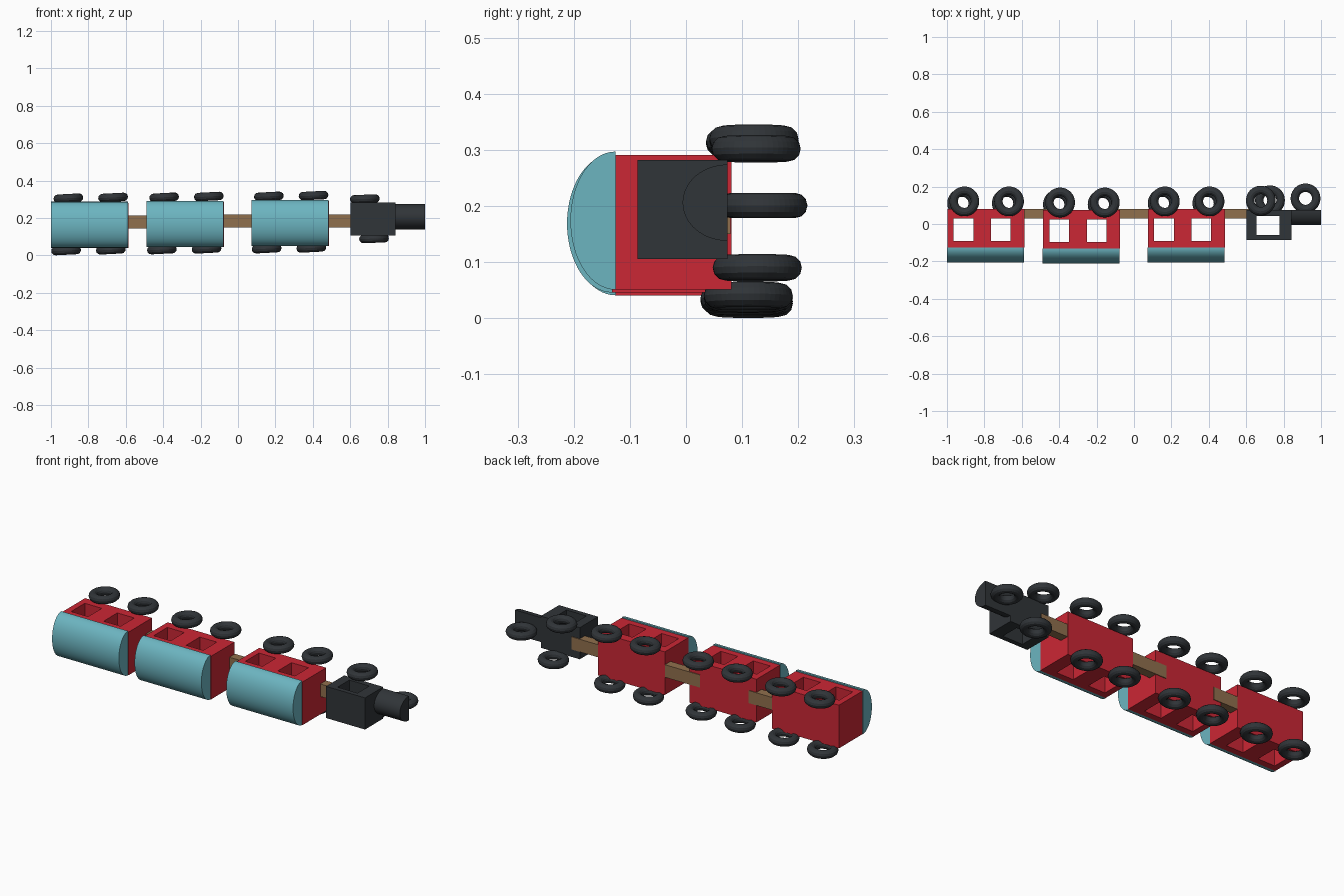
import bpy, bmesh
from math import pi, cos, sin, radians

if "Cube" in bpy.data.objects:
    bpy.data.objects.remove(bpy.data.objects["Cube"])


def material(name, rgb):
    m = bpy.data.materials.new(name)
    m.diffuse_color = (*rgb, 1)
    m.use_nodes = True
    m.node_tree.nodes["Principled BSDF"].inputs["Base Color"].default_value = m.diffuse_color
    return m


RED = material("red", (0.60, 0.02, 0.035))
TEAL = material("teal", (0.15, 0.46, 0.53))
BLACK = material("black", (0.03, 0.035, 0.04))
WOOD = material("wood", (0.28, 0.16, 0.075))


def add_object(name, bm, mat=None):
    me = bpy.data.meshes.new(name)
    bmesh.ops.recalc_face_normals(bm, faces=bm.faces)
    bm.to_mesh(me)
    bm.free()
    ob = bpy.data.objects.new(name, me)
    bpy.context.collection.objects.link(ob)
    if mat:
        me.materials.append(mat)
    return ob


def box(name, x, y, z, mat=None):
    bm = bmesh.new()
    bmesh.ops.create_cube(bm, size=1)
    for v in bm.verts:
        for i, (a, b) in enumerate((x, y, z)):
            v.co[i] = a + (v.co[i] + 0.5) * (b - a)
    return add_object(name, bm, mat)


def cut_window(ob, x, y):
    # window tunnel running right through the body
    cutter = box("window_cutter", x, y, (-0.5, 1))
    cutter.hide_render = True
    mod = ob.modifiers.new("window", 'BOOLEAN')
    mod.operation = 'DIFFERENCE'
    mod.solver = 'EXACT'
    mod.object = cutter
    bpy.context.view_layer.objects.active = ob
    bpy.ops.object.modifier_apply(modifier=mod.name)
    bpy.data.objects.remove(cutter)


def half_cylinder(name, x, y, depth, z, mat):
    # flat side at y, bulging towards -y, running along x
    zc, r, n = (z[0] + z[1]) / 2, (z[1] - z[0]) / 2, 32
    bm = bmesh.new()
    ring = [bm.verts.new((x[0], y - depth * sin(pi * i / n), zc + r * cos(pi * i / n)))
            for i in range(n + 1)]
    face = bm.faces.new(ring)
    ext = bmesh.ops.extrude_face_region(bm, geom=[face])
    verts = [g for g in ext["geom"] if isinstance(g, bmesh.types.BMVert)]
    bmesh.ops.translate(bm, verts=verts, vec=(x[1] - x[0], 0, 0))
    ob = add_object(name, bm, mat)
    bpy.ops.object.select_all(action='DESELECT')
    ob.select_set(True)
    bpy.context.view_layer.objects.active = ob
    bpy.ops.object.shade_smooth_by_angle(angle=radians(30))
    return ob


def wheel(name, x, y, z, tilt=3):
    bpy.ops.mesh.primitive_torus_add(
        location=(x, y, z), rotation=(0, -radians(tilt), 0),
        major_segments=48, minor_segments=12, major_radius=0.057, minor_radius=0.0225)
    ob = bpy.context.object
    ob.name = name
    ob.data.materials.append(BLACK)


# carriages: start x, roof joint y, bottom z
for n, (x0, y0, z0) in enumerate([(-1.0, -0.126, 0.041), (-0.488, -0.132, 0.046),
                                  (0.072, -0.126, 0.051)], 1):
    body = box(f"carriage_{n}_body", (x0 + 0.002, x0 + 0.414), (y0, y0 + 0.207),
               (z0, z0 + 0.24), RED)
    for wx in (0.036, 0.236):
        cut_window(body, (x0 + wx, x0 + wx + 0.105), (y0 + 0.036, y0 + 0.156))
    half_cylinder(f"carriage_{n}_roof", (x0, x0 + 0.411), y0, 0.08, (z0, z0 + 0.246), TEAL)
    for i, wx in enumerate((0.0, 0.239), 1):
        lift = 0.004 * (i - 1)
        wheel(f"carriage_{n}_upper_wheel_{i}", x0 + 0.093 + wx, y0 + 0.247, z0 + 0.265 + lift)
        wheel(f"carriage_{n}_lower_wheel_{i}", x0 + 0.081 + wx, y0 + 0.237, z0 - 0.015 + lift)

# wooden couplings
for n, (x0, x1, z0) in enumerate([(-0.64, -0.44, 0.143), (-0.14, 0.12, 0.149),
                                  (0.43, 0.65, 0.15)], 1):
    box(f"coupling_{n}", (x0, x1), (0.03, 0.079), (z0, z0 + 0.07), WOOD)

# engine
cab = box("engine_cab", (0.602, 0.842), (-0.086, 0.074), (0.106, 0.282), BLACK)
cut_window(cab, (0.655, 0.778), (-0.06, 0.043))
half_cylinder("engine_boiler", (0.838, 1.0), 0.074, 0.08, (0.138, 0.274), BLACK)
wheel("engine_upper_wheel", 0.678, 0.125, 0.302, 2)
wheel("engine_lower_wheel", 0.727, 0.127, 0.09, 2)
wheel("engine_front_wheel", 0.917, 0.137, 0.201, 0)
